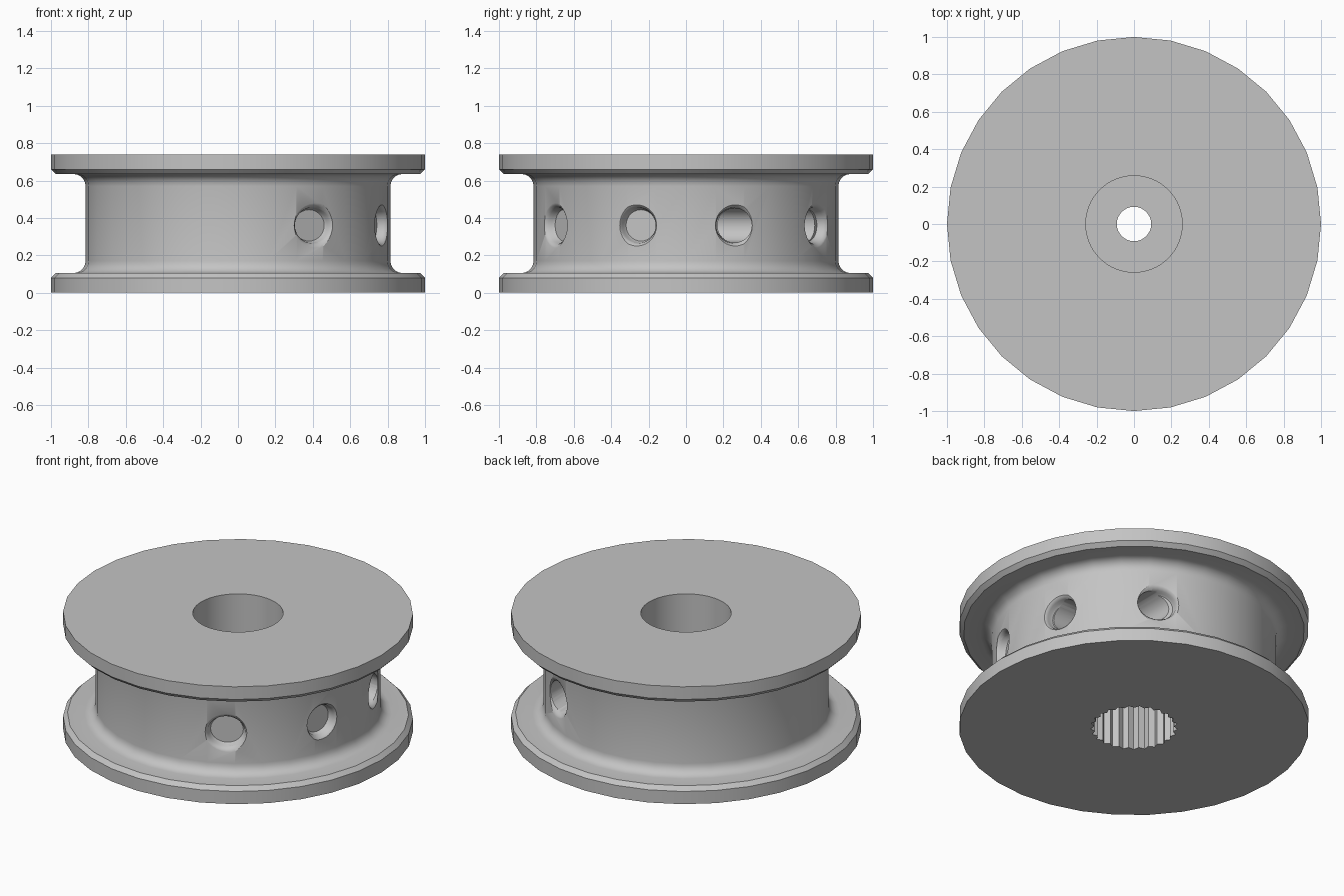
import bpy, bmesh
from math import sin, cos, pi, radians, atan2, sqrt
from mathutils import Matrix

cube = bpy.data.objects.get("Cube")
if cube:
    bpy.data.objects.remove(cube)

HEIGHT, RIM, CORE, FILLET = 0.74, 1.0, 0.815, 0.065
HOLE_Z, HOLE_R = 0.36, 0.092

grey = bpy.data.materials.new("plain_grey")
grey.use_nodes = True
colour = (0.55, 0.55, 0.55, 1)
grey.diffuse_color = colour
grey.node_tree.nodes["Principled BSDF"].inputs["Base Color"].default_value = colour


def lathe(name, profile, segs, matrix=Matrix(), tooth=0.0):
    """Turn (radius, height) points into a capped solid; tooth alternates the radius."""
    bm = bmesh.new()
    rings = []
    for r, z in profile:
        rings.append([bm.verts.new(((r - tooth * (i % 2)) * cos(2 * pi * i / segs),
                                    (r - tooth * (i % 2)) * sin(2 * pi * i / segs), z))
                      for i in range(segs)])
    for a, b in zip(rings, rings[1:]):
        for i in range(segs):
            j = (i + 1) % segs
            bm.faces.new((a[i], a[j], b[j], b[i]))
    bm.faces.new(rings[0][::-1])
    bm.faces.new(rings[-1])
    bmesh.ops.recalc_face_normals(bm, faces=bm.faces)
    bm.transform(matrix)
    mesh = bpy.data.meshes.new(name)
    bm.to_mesh(mesh)
    bm.free()
    mesh.materials.append(grey)
    obj = bpy.data.objects.new(name, mesh)
    bpy.context.collection.objects.link(obj)
    return obj


def tube(name, radius, low, high, matrix=Matrix(), segs=32, tooth=0.0):
    return lathe(name, [(radius, low), (radius, high)], segs, matrix, tooth)


# Spool: chamfered flange and filleted neck, mirrored about mid height
half = [(RIM, 0), (RIM, 0.08), (RIM - 0.025, 0.105)]
for k in range(6):
    a = k / 5 * pi / 2
    half.append((CORE + FILLET * (1 - sin(a)), 0.105 + FILLET * (1 - cos(a))))
profile = half + [(r, HEIGHT - z) for r, z in reversed(half)]
spool = lathe("spool", profile, 32)

# Central bore, screw hole and toothed socket
cutters = [
    tube("bore_cutter", 0.258, 0.45, HEIGHT + 0.1, segs=64),
    tube("screw_hole_cutter", 0.092, 0.2, 0.6),
    tube("socket_cutter", 0.25, -0.1, 0.33, segs=50, tooth=0.022),
]

# Cord holes: one running front to back, two entering from the left side to meet it
cross_x, side_y = 0.41, 0.26
along_y = Matrix.Translation((cross_x, 0, HOLE_Z)) @ Matrix.Rotation(radians(90), 4, 'X')
cutters.append(tube("cross_hole_cutter", HOLE_R, -1.2, 1.2, along_y))
mouths = []
for side in (-1, 1):
    along_x = Matrix.Translation((0, side * side_y, HOLE_Z)) @ Matrix.Rotation(radians(90), 4, 'Y')
    cutters.append(tube("side_hole_cutter", HOLE_R, cross_x, 1.2, along_x))
    mouths.append((atan2(side * side_y, sqrt(CORE ** 2 - side_y ** 2)), 1.0, 0.02))
    mouths.append((atan2(side * sqrt(CORE ** 2 - cross_x ** 2), cross_x), 1.12, 0.03))

# Rounded mouths of the cord holes
for angle, stretch, flare in mouths:
    m = (Matrix.Translation((0, 0, HOLE_Z)) @ Matrix.Rotation(angle, 4, 'Z')
         @ Matrix.Diagonal((1, stretch, 1, 1)) @ Matrix.Rotation(radians(90), 4, 'Y'))
    curve = [(HOLE_R - 0.008, CORE - 0.06)]
    for k in range(4):
        a = k / 3 * pi / 2.4
        curve.append((HOLE_R + flare * (1 - cos(a)) * 1.4, CORE - 0.045 + 0.045 * sin(a)))
    curve.append((curve[-1][0] + 0.03, CORE + 0.03))
    cutters.append(lathe("mouth_cutter", curve, 28, m))

# Cut everything out of the spool
bpy.ops.object.select_all(action='DESELECT')
bpy.context.view_layer.objects.active = spool
spool.select_set(True)
for cutter in cutters:
    cutter.hide_render = True
    mod = spool.modifiers.new("cut", 'BOOLEAN')
    mod.operation, mod.solver, mod.object = 'DIFFERENCE', 'EXACT', cutter
    bpy.ops.object.modifier_apply(modifier=mod.name)
for cutter in cutters:
    bpy.data.objects.remove(cutter)
bpy.ops.object.shade_smooth_by_angle(angle=radians(30))
